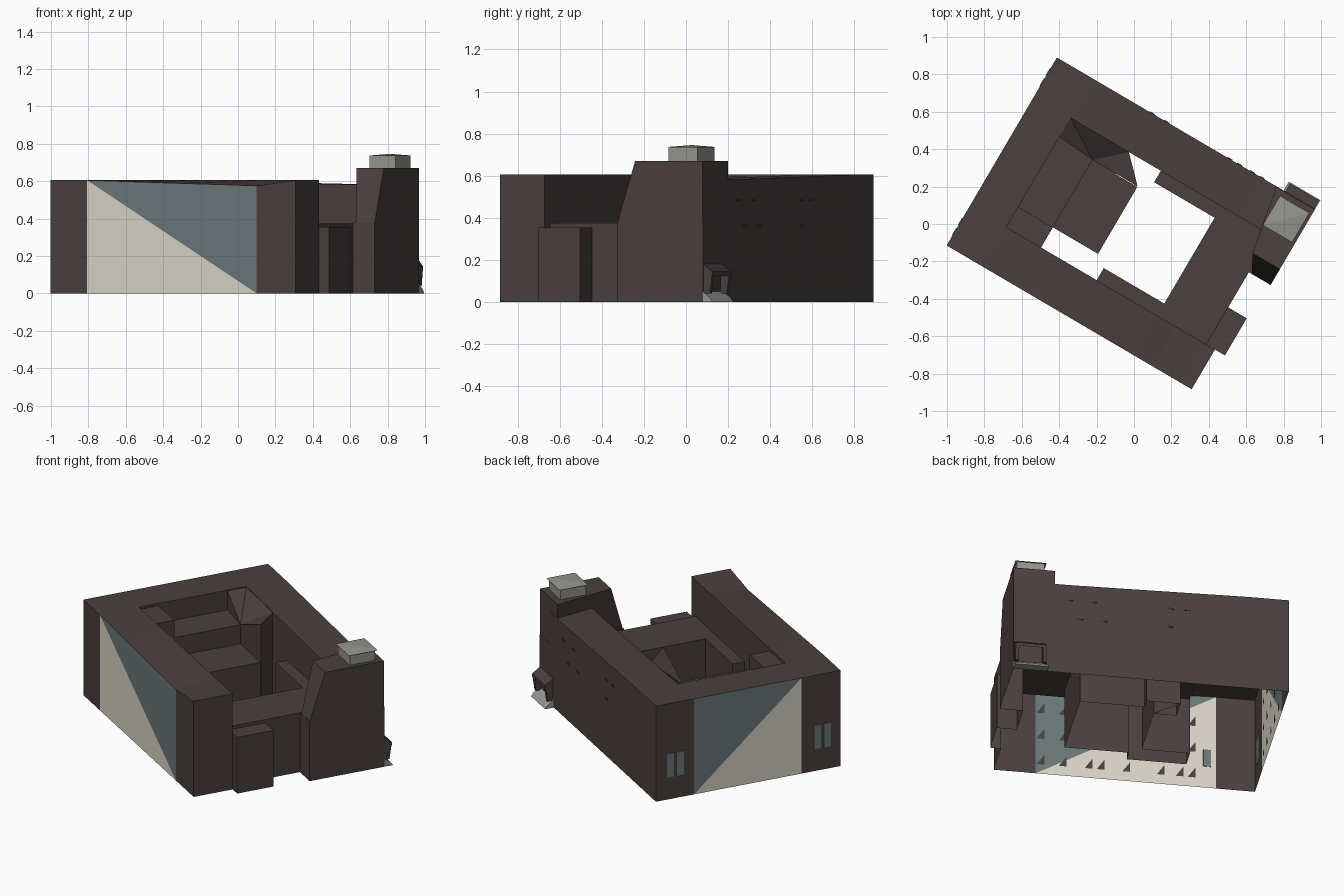
import bpy, bmesh, math

cube = bpy.data.objects.get("Cube")
if cube:
    bpy.data.objects.remove(cube, do_unlink=True)

TURN = math.radians(-30.4)   # the whole building is turned on its site


def material(name, rgb):
    m = bpy.data.materials.new(name)
    m.use_nodes = True
    m.diffuse_color = (*rgb, 1)
    m.node_tree.nodes["Principled BSDF"].inputs["Base Color"].default_value = (*rgb, 1)
    return m


BROWN = material("dark brown", (0.070, 0.050, 0.049))
CREAM = material("cream", (0.70, 0.67, 0.58))
TEAL = material("slate teal", (0.15, 0.19, 0.195))
GREY = material("pale grey", (0.30, 0.30, 0.28))


def finish(name, bm, *mats, fix_normals=True):
    if fix_normals:
        bmesh.ops.recalc_face_normals(bm, faces=bm.faces[:])
    mesh = bpy.data.meshes.new(name)
    bm.to_mesh(mesh)
    bm.free()
    for m in mats:
        mesh.materials.append(m)
    ob = bpy.data.objects.new(name, mesh)
    ob.rotation_euler.z = TURN
    bpy.context.collection.objects.link(ob)
    return ob


def face(bm, points, slot=0):
    f = bm.faces.new([bm.verts.new(p) for p in points])
    f.material_index = slot


def box(name, x, y, z, mat):
    bm = bmesh.new()
    bmesh.ops.create_cube(bm, size=1)
    for v in bm.verts:
        v.co = [r[0] if c < 0 else r[1] for r, c in zip((x, y, z), v.co)]
    return finish(name, bm, mat)


# Building masses as plan rectangles with a roof height; later ones win
H = 0.605
WEST, EAST, SOUTH, NORTH = -0.806, 0.713, -0.606, 0.559
PANEL_X, PANEL_Y = (-0.58, 0.47), (-0.36, 0.318)
MASSES = [
    (-0.02, 0.66, -0.36, 0.318, 0.375),        # low gallery
    (-0.02, 0.355, -0.285, 0.247, 0),          # open court
    (-0.365, -0.085, -0.235, 0.18, 0.36),      # lower step
    (-0.365, -0.218, 0.18, 0.318, 0.36),       # lower step under the turret
    (-0.58, -0.365, -0.36, 0.318, 0.48),       # upper step
    (-0.58, -0.365, -0.36, -0.235, 0.59),      # raised corner
    (0.66, 0.775, -0.36, -0.13, 0.355),        # east annex
    (0.66, 0.795, 0.088, NORTH, 0.38),         # tower base
    (WEST, PANEL_X[0], SOUTH, NORTH, H),       # west wing
    (PANEL_X[0], PANEL_X[1], SOUTH, -0.36, H),     # south wing
    (PANEL_X[1], EAST, SOUTH, -0.36, H),
    (PANEL_X[0], 0.66, 0.318, NORTH, H),       # north wing
]
XS = sorted({m[k] for m in MASSES for k in (0, 1)})
YS = sorted({m[k] for m in MASSES for k in (2, 3)})


def level(i, j):
    if not (0 <= i < len(XS) - 1 and 0 <= j < len(YS) - 1):
        return 0
    cx, cy = (XS[i] + XS[i + 1]) / 2, (YS[j] + YS[j + 1]) / 2
    found = 0
    for x0, x1, y0, y1, z in MASSES:
        if x0 < cx < x1 and y0 < cy < y1:
            found = z
    return found


def top(x, y, z):
    """Wing roofs sag slightly towards the east."""
    sag = 0
    if z == H and PANEL_X[0] < x:
        along = (x - PANEL_X[0]) / (PANEL_X[1] - PANEL_X[0])
        if y > 0.3:
            sag = 0.022 * min(along, 1)
        elif y == SOUTH:
            sag = 0.03 * min(along, (EAST - x) / (EAST - PANEL_X[1]))
    return (x, y, z - sag)


def wall(bm, a, b, front, back):
    """Step between two neighbouring roof levels along the edge a-b."""
    if front < back:
        a, b, front, back = b, a, back, front
    on_panel = (a[1] == b[1] == SOUTH and PANEL_X[0] <= min(a[0], b[0]) and max(a[0], b[0]) <= PANEL_X[1]) or \
               (a[0] == b[0] == WEST and PANEL_Y[0] <= min(a[1], b[1]) and max(a[1], b[1]) <= PANEL_Y[1])
    if front != back and not on_panel:
        face(bm, [top(*a, back), top(*b, back), top(*b, front), top(*a, front)])


bm = bmesh.new()
for i, x in enumerate(XS):
    for j, y in enumerate(YS):
        z = level(i, j)
        if z:
            x1, y1 = XS[i + 1], YS[j + 1]
            face(bm, [top(*p, z) for p in ((x, y), (x1, y), (x1, y1), (x, y1))])
        if j + 1 < len(YS):
            wall(bm, (x, y), (x, YS[j + 1]), level(i - 1, j), z)
        if i + 1 < len(XS):
            wall(bm, (x, y), (XS[i + 1], y), z, level(i, j - 1))

# Painted wall panels, split diagonally into cream below and teal above
for a, b in (((PANEL_X[0], SOUTH), (PANEL_X[1], SOUTH)),
             ((WEST, PANEL_Y[0]), (WEST, PANEL_Y[1]))):
    low_a, low_b, top_a, top_b = (*a, 0), (*b, 0), top(*a, H), top(*b, H)
    face(bm, [low_a, low_b, top_a], 1)
    face(bm, [top_a, low_b, top_b], 2)
bmesh.ops.remove_doubles(bm, verts=bm.verts[:], dist=0.0005)
finish("building_masses", bm, BROWN, CREAM, TEAL, fix_normals=False)

# Stair turret: folded roof rising to the courtyard corner
bm = bmesh.new()
heel, valley, tip = (-0.58, 0.2, 0.6), (-0.365, 0.183, 0.48), (-0.085, 0.183, 0.6)
back_w, back_m, back_e = (-0.58, 0.318, 0.6), (-0.365, 0.318, 0.6), (-0.218, 0.318, 0.59)
for tri in ((heel, valley, back_w), (valley, back_m, back_w),
            (valley, back_e, back_m), (valley, tip, back_e)):
    face(bm, tri)
for a, b, z in ((valley, tip, 0.355), (heel, valley, 0.475), (tip, back_e, 0)):
    face(bm, [(*a[:2], z), (*b[:2], z), b, a])
finish("stair_turret", bm, BROWN, fix_normals=False)

# Corner tower above its base, with a sloping shoulder and leaning inner side
profile = [(0.557, 0.375, 0.555), (0.557, 0.67, 0.555), (0.186, 0.67, 0.625), (0.088, 0.375, 0.68)]
bm = bmesh.new()
inner = [bm.verts.new((x, y, z)) for y, z, x in profile]
outer = [bm.verts.new((0.795, y, z)) for y, z, x in profile]
bm.faces.new(inner)
bm.faces.new(outer)
for k in range(4):
    m = (k + 1) % 4
    bm.faces.new((inner[k], inner[m], outer[m], outer[k]))
finish("corner_tower", bm, BROWN)

# Roof lantern on the tower
CX, CY = 0.688, 0.434
box("lantern_body", (CX - 0.08, CX + 0.08), (CY - 0.08, CY + 0.08), (0.665, 0.737), GREY)
bm = bmesh.new()
base = [(CX + sx * 0.091, CY + sy * 0.091, 0.736) for sx, sy in ((-1, -1), (1, -1), (1, 1), (-1, 1))]
face(bm, base)
for k in range(4):
    face(bm, [base[k], base[(k + 1) % 4], (CX, CY, 0.746)])
bmesh.ops.remove_doubles(bm, verts=bm.verts[:], dist=0.0005)
finish("lantern_cap", bm, GREY)


# Porch on the back of the tower: two raking posts, canopy and grey ramp
def wedge(name, x, points, mat):
    bm = bmesh.new()
    ends = [[bm.verts.new((a, NORTH + d, z)) for d, z in points] for a in x]
    bm.faces.new(ends[0])
    bm.faces.new(ends[1])
    n = len(points)
    for k in range(n):
        m = (k + 1) % n
        bm.faces.new((ends[0][k], ends[0][m], ends[1][m], ends[1][k]))
    return finish(name, bm, mat)


for label, x in (("inner", 0.61), ("outer", 0.77)):
    wedge("porch_post_" + label, (x, x + 0.02),
          [(0, 0.04), (0.035, 0.04), (0.05, 0.14), (0, 0.18)], BROWN)
wedge("porch_canopy", (0.61, 0.79), [(0, 0.165), (0.05, 0.125), (0.05, 0.145), (0, 0.18)], BROWN)
wedge("porch_ramp", (0.60, 0.795), [(0, 0), (0.055, 0), (0.04, 0.02), (0, 0.05)], GREY)

# Paired teal windows on the west wall corners, and one in the south wall
for side, start in (("north", 0.382), ("south", -0.544)):
    for k in range(2):
        y = start + k * 0.063
        box(f"west_window_{side}_{k + 1}", (-0.810, -0.805), (y, y + 0.045), (0.14, 0.29), TEAL)
box("south_inner_window", (-0.55, -0.505), (-0.605, -0.602), (0.14, 0.25), TEAL)

# Small sills on the north wall
for z, spots in ((0.36, (-0.14, 0.25, 0.39)), (0.48, (-0.23, -0.14, 0.31, 0.45))):
    for x in spots:
        box("north_sill", (x, x + 0.03), (0.558, 0.563), (z, z + 0.008), BROWN)

# Small triangular shutters on the inner side of the painted walls
bm = bmesh.new()
for z in (0.06, 0.23, 0.4):
    for x in (-0.46, -0.39, -0.28, -0.08, 0.07, 0.14, 0.29, 0.42):
        face(bm, [(x + p, SOUTH + 0.004, z + q) for p, q in ((0, 0), (0.045, 0), (0, 0.065))])
    for k in range(5):
        y = -0.31 + k * 0.13
        face(bm, [(WEST + 0.004, y + p, z + q) for p, q in ((0, 0), (0.045, 0), (0, 0.065))])
finish("inner_shutters", bm, BROWN)
